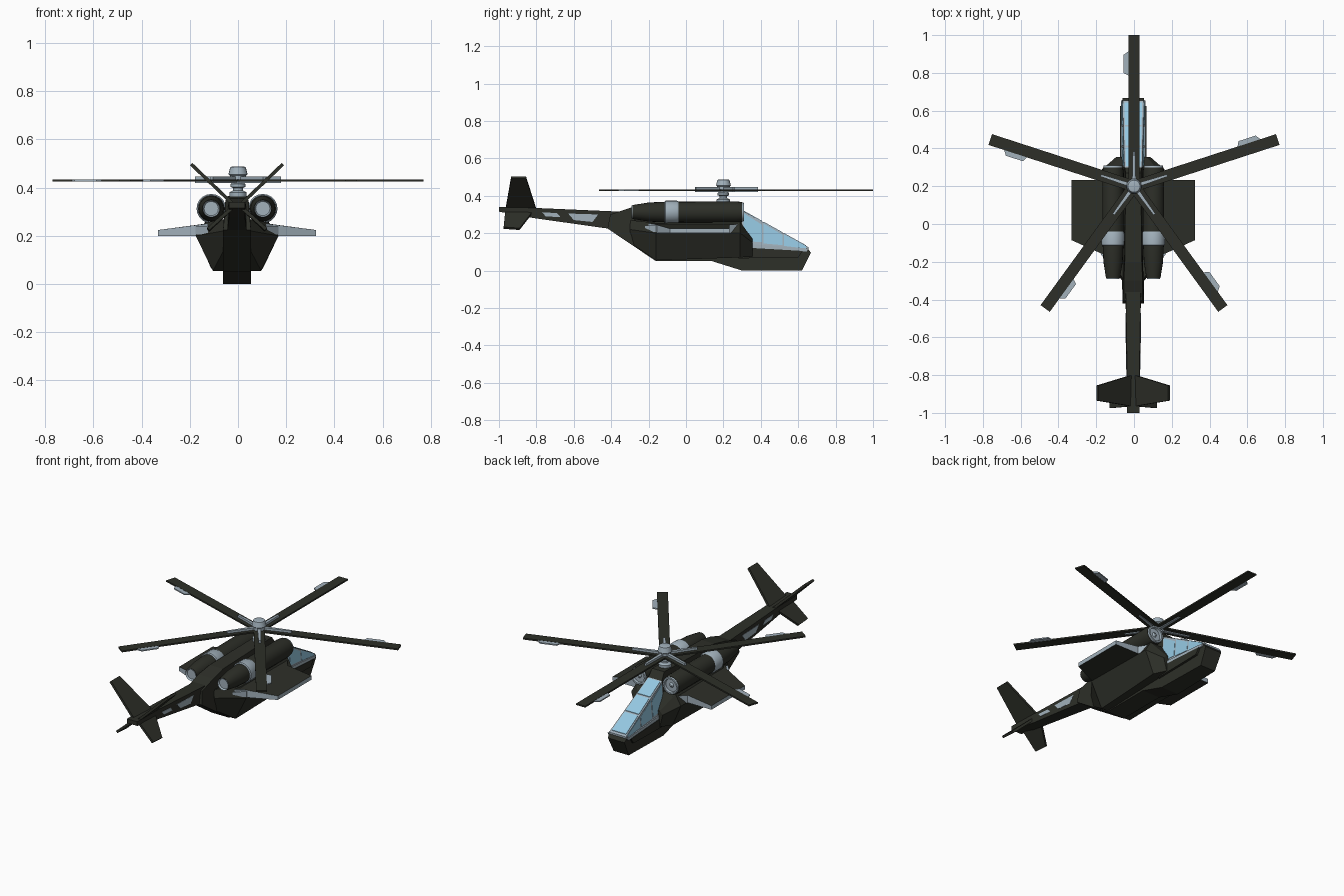
import bpy, bmesh, math
from mathutils import Matrix, Vector

if "Cube" in bpy.data.objects:
    bpy.data.objects.remove(bpy.data.objects["Cube"])

CX = -0.004  # airframe centre line


def material(name, rgb):
    m = bpy.data.materials.new(name)
    m.diffuse_color = (*rgb, 1)
    m.use_nodes = True
    m.node_tree.nodes["Principled BSDF"].inputs["Base Color"].default_value = m.diffuse_color
    return m


DARK = material("dark_paint", (0.026, 0.028, 0.021))
GREY = material("light_metal", (0.36, 0.44, 0.50))
GLASS = material("blue_glass", (0.30, 0.58, 0.76))


def make(name, verts, faces, mats, idx=None, smooth=False):
    me = bpy.data.meshes.new(name)
    me.from_pydata([tuple(v) for v in verts], [], faces)
    for m in mats:
        me.materials.append(m)
    if idx:
        for p, i in zip(me.polygons, idx):
            p.material_index = i
    bm = bmesh.new()
    bm.from_mesh(me)
    bmesh.ops.recalc_face_normals(bm, faces=bm.faces)
    bm.to_mesh(me)
    bm.free()
    ob = bpy.data.objects.new(name, me)
    bpy.context.collection.objects.link(ob)
    if smooth:
        bpy.context.view_layer.objects.active = ob
        bpy.ops.object.select_all(action='DESELECT')
        ob.select_set(True)
        bpy.ops.object.shade_smooth_by_angle(angle=math.radians(35))
    return ob


def bridge(name, a, b, mats, side=0):
    """Solid between two matching outlines; side = material slot of the rim."""
    n = len(a)
    faces = [tuple(range(n)), tuple(range(n, 2 * n))]
    faces += [(i, (i + 1) % n, n + (i + 1) % n, n + i) for i in range(n)]
    return make(name, list(a) + list(b), faces, mats, [0, 0] + [side] * n)


def prism(name, pts, mat):
    """Symmetric solid from side profile points (y, z, half_width)."""
    return bridge(name, [(CX - w, y, z) for y, z, w in pts],
                  [(CX + w, y, z) for y, z, w in pts], [mat])


def lathe(name, prof, mat, axis='Z', at=(0, 0, 0), n=20):
    """Spin (radius, height) points about the Z or Y axis."""
    verts, faces = [], []
    for r, h in prof:
        for k in range(n):
            c, s = r * math.cos(math.tau * k / n), r * math.sin(math.tau * k / n)
            v = (c, s, h) if axis == 'Z' else (c, h, s)
            verts.append(Vector(v) + Vector(at))
    for j in range(len(prof) - 1):
        faces += [(j*n + k, j*n + (k+1) % n, (j+1)*n + (k+1) % n, (j+1)*n + k) for k in range(n)]
    faces += [tuple(range(n)), tuple(range((len(prof) - 1) * n, len(prof) * n))]
    return make(name, verts, faces, [mat], smooth=True)


def const(pts, w):
    return [(y, z, w) for y, z in pts]


# Fuselage: keel, nose and engine deck in one profile
prism("fuselage", [(.668, .095, .055), (.62, 0, .05), (.30, 0, .058), (.14, .05, .058),
                   (-.16, .05, .058), (-.42, .225, .058), (-.405, .30, .05), (-.30, .335, .05),
                   (-.20, .355, .045), (.27, .365, .04), (.30, .32, .045), (.30, .14, .06),
                   (.65, .12, .06)], DARK)

# Wide mid body lofted front to back: (y, top_w, mid_w, low_w, top, mid, low)
secs = [(-.30, .05, .058, .05, .27, .22, .15), (-.16, .13, .172, .10, .255, .20, .055),
        (.29, .13, .165, .11, .26, .20, .07), (.355, .07, .09, .07, .17, .15, .075)]
verts, faces = [], []
for y, tw, mw, lw, t, m, l in secs:
    verts += [(CX + x, y, z) for x, z in ((tw, t), (mw, m), (lw, l), (-lw, l), (-mw, m), (-tw, t))]
for j in range(3):
    faces += [(6*j + k, 6*j + (k+1) % 6, 6*j + 6 + (k+1) % 6, 6*j + 6 + k) for k in range(6)]
make("mid_body", verts, faces + [tuple(range(6)), tuple(range(18, 24))], [DARK])

# Nose cheeks and light trim under the canopy
prism("nose_cheeks", const([(.28, .065), (.60, .07), (.625, .105), (.28, .125)], .069), DARK)
prism("nose_trim", const([(.28, .122), (.645, .102), (.655, .118), (.30, .145), (.14, .152),
                          (.28, .135)], .066), GREY)

# Canopy frame with top and side panes
Y0, Y1 = .30, .655


def top_z(y):
    return .322 + (y - Y0) / (Y1 - Y0) * (.125 - .322)


def low_z(y):
    return .145 + (y - Y0) / (Y1 - Y0) * (.115 - .145)


prism("canopy_frame", [(Y0, .322, .047), (Y1, .125, .055), (Y1, .115, .059), (Y0, .145, .059)], GREY)


def top_w(y):
    return .047 + (y - Y0) / (Y1 - Y0) * .008


for i, (a, b) in enumerate([(.307, .405), (.415, .515), (.525, .642)]):
    prism(f"canopy_top_pane_{i}", [(a, top_z(a) + .003, top_w(a) - .008), (b, top_z(b) + .003, top_w(b) - .008),
                                   (b, top_z(b) - .004, top_w(b) - .008), (a, top_z(a) - .004, top_w(a) - .008)], GLASS)
    ring = [(y, low_z(y) + f * (top_z(y) - low_z(y)), .0615 + f * (top_w(y) - .059))
            for y, f in ((a, .08), (b, .12), (b, .86), (a, .94))]
    prism(f"canopy_side_panes_{i}", ring, GLASS)

# Stub wings with light edges: (outward x, y, bottom z, top z)
wing = [(.12, .30, .20, .25), (.17, .233, .20, .245), (.328, .233, .20, .224),
        (.328, -.085, .20, .224), (.15, -.165, .20, .247), (.12, -.20, .21, .252)]
for s, side in ((-1, "left"), (1, "right")):
    bridge(f"{side}_wing", [(CX + s*x, y, b) for x, y, b, t in wing],
           [(CX + s*x, y, t) for x, y, b, t in wing], [DARK, GREY], 1)
    bridge(f"{side}_wing_root_trim",
           [(CX + s*x, y, .205) for x, y in ((.10, .28), (.172, .2), (.172, -.16), (.12, -.22))],
           [(CX + s*x, y, .24) for x, y in ((.10, .28), (.172, .2), (.172, -.16), (.12, -.22))], [GREY])

    # Engine nacelle, clamp ring, intake and exhaust
    at = (CX + s * .107, 0, .313)
    lathe(f"{side}_engine", [(.024, -.25), (.033, -.287), (.037, -.287), (.051, -.20), (.055, -.11),
                             (.057, .27), (.053, .30), (.044, .30), (.040, .26)], DARK, 'Y', at)
    lathe(f"{side}_engine_ring", [(.056, -.115), (.061, -.11), (.061, -.05), (.056, -.04)], GREY, 'Y', at)
    lathe(f"{side}_intake_lip", [(.034, .265), (.040, .31), (.049, .31), (.052, .295)], GREY, 'Y', at)
    lathe(f"{side}_intake_spinner", [(.020, .26), (.018, .29), (.006, .305)], GREY, 'Y', at, 12)
    lathe(f"{side}_exhaust", [(.036, -.28), (.035, -.291), (.022, -.265), (.020, -.26)], GREY, 'Y', at)

# Tail boom and its side panels
prism("tail_boom", [(-.28, .325, .04), (-.35, .315, .04), (-.81, .335, .032), (-1.0, .34, .034),
                    (-1.0, .315, .034), (-.81, .28, .032), (-.42, .225, .04), (-.28, .2, .04)], DARK)
prism("boom_panel_rear", const([(-.77, .312), (-.69, .307), (-.67, .285), (-.75, .29)], .038), GREY)
prism("boom_panel_front", const([(-.63, .305), (-.47, .30), (-.50, .26), (-.60, .27)], .040), GREY)

# Four fins in an X: profile points (x, y, z)
fins = {"upper": [(.01, -.80, .325), (.19, -.855, .497), (.19, -.935, .497), (.01, -.965, .325)],
        "lower": [(.01, -.81, .325), (.12, -.89, .222), (.12, -.975, .228), (.01, -.965, .325)]}
for key, pts in fins.items():
    for s, side in ((-1, "left"), (1, "right")):
        d = Vector((s * .005, 0, -.005 if key == "upper" else .005))
        p = [Vector((CX + s * x, y, z)) for x, y, z in pts]
        bridge(f"{key}_{side}_fin", [v + d for v in p], [v - d for v in p], [DARK])

# Rotor mast and hub
HUB = (0, .2, 0)
lathe("rotor_mast", [(.034, .355), (.036, .365), (.036, .38), (.020, .388), (.020, .398),
                     (.031, .403), (.031, .415), (.024, .42), (.024, .45)], GREY, at=HUB)
lathe("hub_cap", [(.034, .43), (.034, .45), (.040, .455), (.032, .485), (.025, .487)], GREY, at=HUB)

# Five blades with grip arms and outboard tabs
for i in range(5):
    rot = Matrix.Translation(HUB) @ Matrix.Rotation(math.radians(90 + 72 * i), 4, 'Z')
    parts = (("blade", [(.03, -.030), (.80, -.030), (.80, .030), (.03, .030)], .425, .434, DARK),
             ("blade_arm", [(.02, -.010), (.185, -.006), (.185, .006), (.02, .010)], .420, .447, GREY),
             ("blade_tab", [(.585, .028), (.715, .028), (.695, .056), (.60, .056)], .426, .433, GREY))
    for name, pts, z0, z1, mat in parts:
        bridge(f"{name}_{i}", [rot @ Vector((x, y, z0)) for x, y in pts],
               [rot @ Vector((x, y, z1)) for x, y in pts], [mat])
